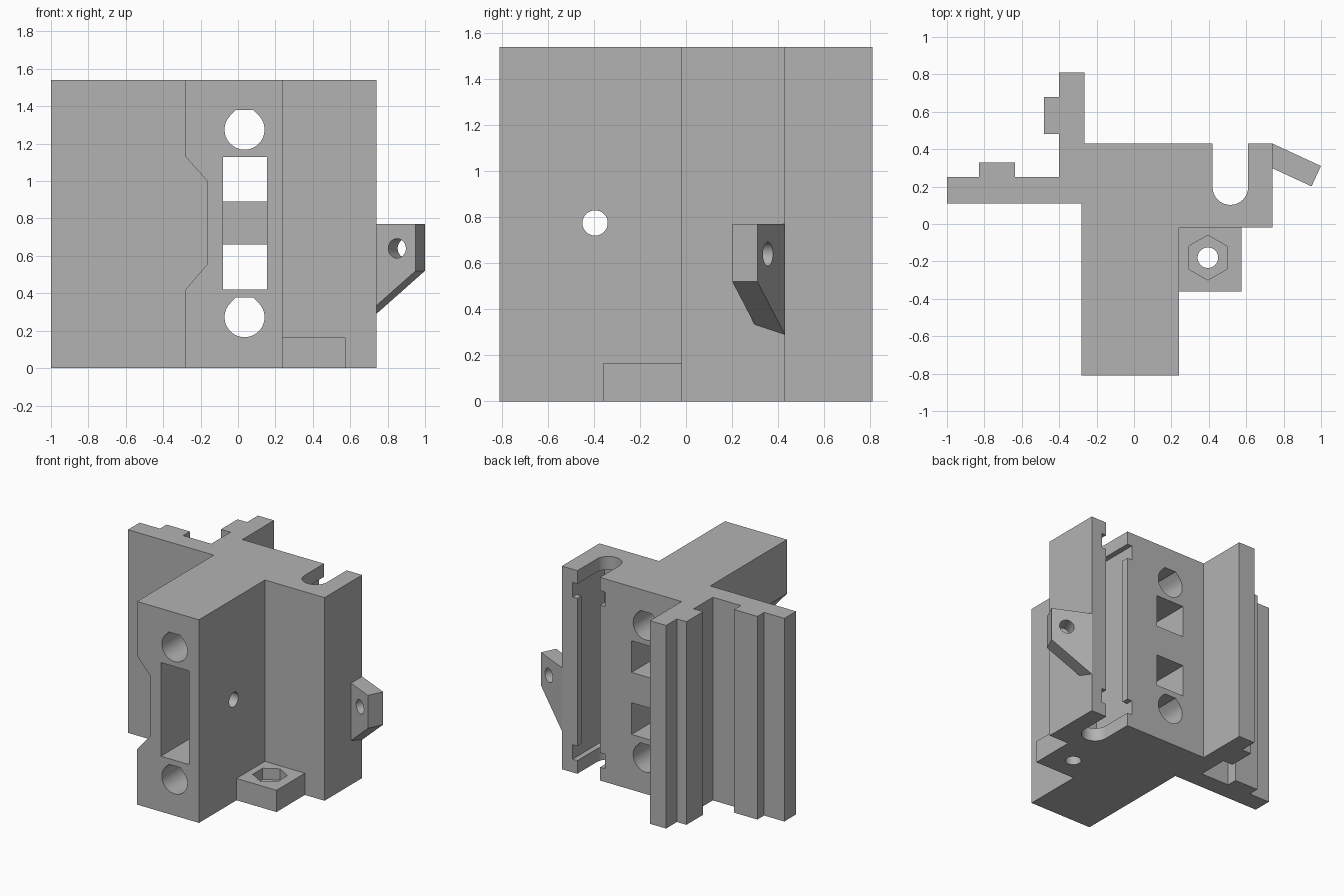
import bpy, bmesh, math
from mathutils import Vector

cube = bpy.data.objects.get("Cube")
if cube:
    bpy.data.objects.remove(cube, do_unlink=True)

HEIGHT = 1.54
grey = bpy.data.materials.new("plain grey")
grey.use_nodes = True
grey.diffuse_color = (0.45, 0.45, 0.45, 1)
grey.node_tree.nodes["Principled BSDF"].inputs["Base Color"].default_value = grey.diffuse_color

AXES = {
    "x": lambda a, b, h: (h, a, b),
    "y": lambda a, b, h: (a, h, b),
    "z": lambda a, b, h: (a, b, h),
}


def prism(name, outline, low, high, place):
    """Extrude a 2D outline from low to high; place maps (a, b, h) to space."""
    bm = bmesh.new()
    rings = [[bm.verts.new(place(a, b, h)) for a, b in outline] for h in (low, high)]
    n = len(outline)
    for ring in rings:
        bm.faces.new(ring)
    for i in range(n):
        j = (i + 1) % n
        bm.faces.new((rings[0][i], rings[0][j], rings[1][j], rings[1][i]))
    bmesh.ops.recalc_face_normals(bm, faces=bm.faces)
    mesh = bpy.data.meshes.new(name)
    bm.to_mesh(mesh)
    bm.free()
    mesh.materials.append(grey)
    obj = bpy.data.objects.new(name, mesh)
    bpy.context.collection.objects.link(obj)
    return obj


def rect(a0, a1, b0, b1):
    return [(a0, b0), (a1, b0), (a1, b1), (a0, b1)]


def arc(a, b, r, start, end, steps):
    angles = [math.radians(start + (end - start) * i / steps) for i in range(steps + 1)]
    return [(a + r * math.cos(t), b + r * math.sin(t)) for t in angles]


def circle(a, b, r, sides=32, start=0):
    return arc(a, b, r, start, start + 360, sides)[:-1]


def cut(obj, outline, low, high, place):
    """Subtract a prism and remove the cutter."""
    cutter = prism("cutter", outline, low, high, place)
    cutter.hide_render = True
    mod = obj.modifiers.new("cut", "BOOLEAN")
    mod.operation = "DIFFERENCE"
    mod.solver = "EXACT"
    mod.object = cutter
    bpy.context.view_layer.update()
    graph = bpy.context.evaluated_depsgraph_get()
    mesh = bpy.data.meshes.new_from_object(obj.evaluated_get(graph))
    obj.modifiers.clear()
    obj.data = mesh
    bpy.data.objects.remove(cutter, do_unlink=True)


def smooth(obj):
    bpy.ops.object.select_all(action="DESELECT")
    obj.select_set(True)
    bpy.context.view_layer.objects.active = obj
    bpy.ops.object.shade_smooth_by_angle(angle=math.radians(25))


X, Y, Z = AXES["x"], AXES["y"], AXES["z"]

# Main body: one plan outline with ribbed fins and a round-ended slot
plan = [(-1, 0.11), (-0.28, 0.11), (-0.28, -0.81), (0.24, -0.81), (0.24, -0.02),
        (0.74, -0.02), (0.74, 0.43), (0.61, 0.43)]
plan += arc(0.515, 0.197, 0.095, 0, -180, 16)
plan += [(0.42, 0.43), (-0.265, 0.43), (-0.265, 0.81), (-0.40, 0.81), (-0.40, 0.68),
         (-0.48, 0.68), (-0.48, 0.48), (-0.40, 0.48), (-0.40, 0.25), (-0.635, 0.25),
         (-0.635, 0.33), (-0.83, 0.33), (-0.83, 0.25), (-1, 0.25)]
body = prism("main_body", plan, 0, HEIGHT, Z)

# Wide channel behind the slot lips, with an entry notch at each end
cut(body, rect(0.38, 0.65, 0.10, 1.44), 0.05, 0.38, Y)
for z in (0.10, 1.33):
    cut(body, rect(0.38, 0.65, z, z + 0.11), 0.30, 0.5, Y)

# Flat-topped bores running front to back
for z in (0.272, 1.275):
    bore = arc(0.035, z, 0.107, 135, 405, 28)
    bore += [(0.082, z + 0.105), (-0.012, z + 0.105)]
    cut(body, bore, -0.9, 0.6, Y)

# Front pocket and the two windows that continue to the back
cut(body, rect(-0.08, 0.155, 0.42, 1.13), -0.9, 0.11, Y)
for z in (0.42, 0.89):
    cut(body, rect(-0.08, 0.155, z, z + 0.24), 0.0, 0.6, Y)

# Tapered recess in the side of the front block
recess = [(-0.4, 0.42), (-0.28, 0.42), (-0.165, 0.555), (-0.165, 1.0),
          (-0.28, 1.13), (-0.4, 1.13)]
cut(body, recess, -0.9, 0.11, Y)

# Cross hole
cut(body, circle(-0.395, 0.775, 0.055), -0.5, 0.4, X)
smooth(body)

# Mounting foot with a hexagonal nut seat
foot = prism("mounting_foot", rect(0.24, 0.575, -0.36, -0.02), 0, 0.165, Z)
cut(foot, circle(0.395, -0.18, 0.055), -0.1, 0.3, Z)
cut(foot, circle(0.395, -0.18, 0.12, 6, 30), 0.08, 0.3, Z)
smooth(foot)

# Angled side bracket with a sloping underside
origin = Vector((0.74, 0.43, 0))
along = Vector((0.908, -0.419, 0))
across = Vector((0.419, 0.908, 0))


def slanted(a, b, h):
    return origin + along * a + across * h + Vector((0, 0, b))


bracket = prism("side_bracket", [(0, 0.29), (0.286, 0.52), (0.286, 0.77), (0, 0.77)],
                -0.12, 0, slanted)
cut(bracket, circle(0.177, 0.64, 0.052), -0.3, 0.2, slanted)
smooth(bracket)
